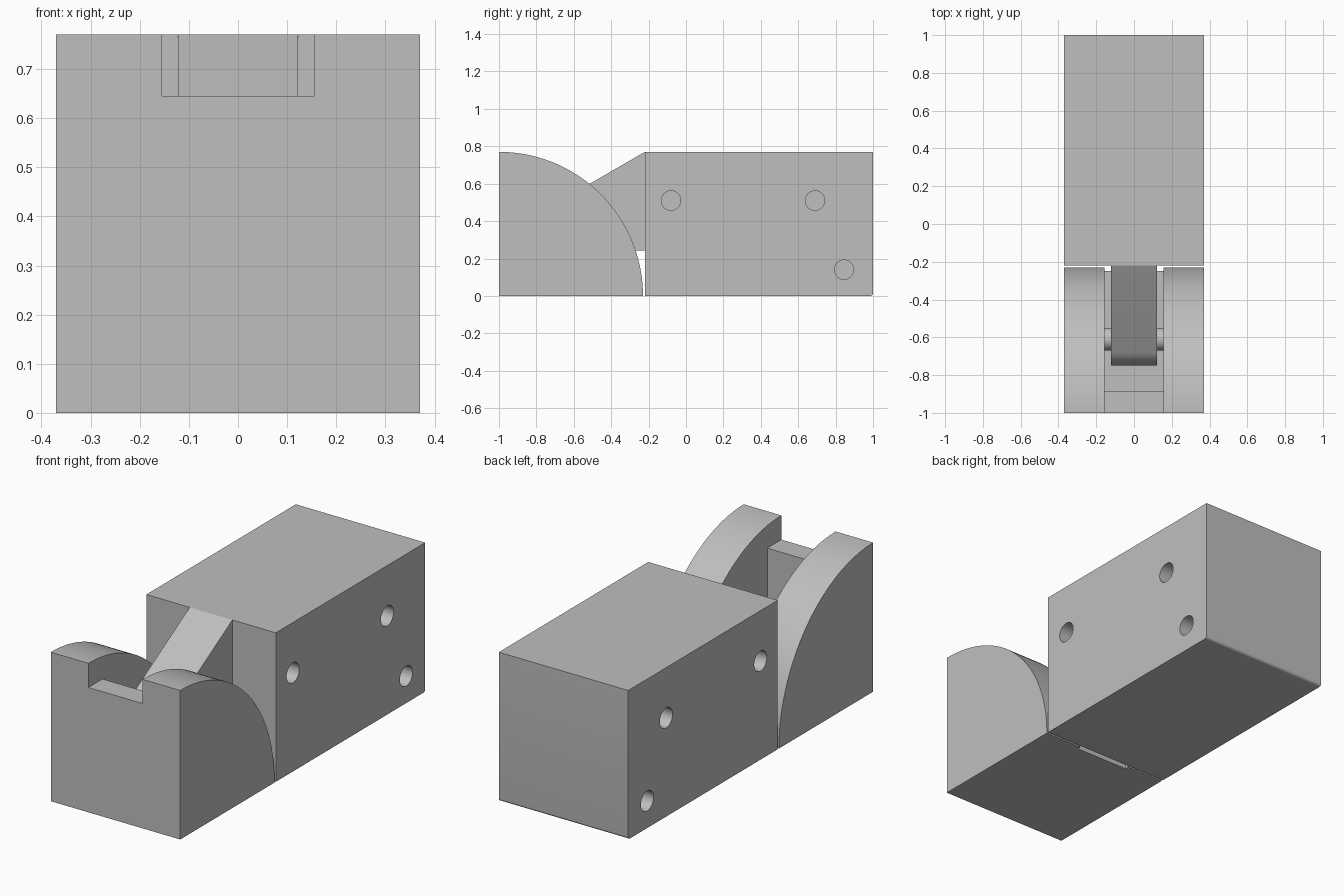
import bpy, math

cube = bpy.data.objects.get("Cube")
if cube:
    bpy.data.objects.remove(cube, do_unlink=True)

grey = bpy.data.materials.new("plain_grey")
grey.use_nodes = True
colour = (0.52, 0.52, 0.52, 1)
grey.diffuse_color = colour
grey.node_tree.nodes["Principled BSDF"].inputs["Base Color"].default_value = colour

HALF, TALL = 0.37, 0.77          # half width and height of both blocks
SLOT, ARM = 0.155, 0.122         # half widths of the slot and the arm
JOINT = -0.22                    # front face of the rear block
PIN_Y, PIN_Z, TIP = -0.61, 0.383, 0.14


def arc(cy, cz, r, a0, a1, n):
    """Points (y, z) on an arc, angles in degrees from +y."""
    angles = [math.radians(a0 + (a1 - a0) * i / n) for i in range(n + 1)]
    return [(cy + r * math.cos(a), cz + r * math.sin(a)) for a in angles]


def extrude(name, profile, x0, x1):
    """Solid made from a counter-clockwise side profile, from x0 to x1."""
    n = len(profile)
    verts = [(x, y, z) for x in (x0, x1) for y, z in profile]
    faces = [list(range(n))[::-1], list(range(n, 2 * n))]
    faces += [[i, (i + 1) % n, (i + 1) % n + n, i + n] for i in range(n)]
    mesh = bpy.data.meshes.new(name)
    mesh.from_pydata(verts, [], faces)
    mesh.materials.append(grey)
    obj = bpy.data.objects.new(name, mesh)
    bpy.context.collection.objects.link(obj)
    return obj


def cut(obj, cutter):
    mod = obj.modifiers.new("cut", 'BOOLEAN')
    mod.operation = 'DIFFERENCE'
    mod.solver = 'EXACT'
    mod.object = cutter
    bpy.context.view_layer.objects.active = obj
    bpy.ops.object.modifier_apply(modifier=mod.name)
    bpy.data.objects.remove(cutter, do_unlink=True)


def smooth(obj):
    bpy.ops.object.select_all(action='DESELECT')
    obj.select_set(True)
    bpy.context.view_layer.objects.active = obj
    bpy.ops.object.shade_smooth_by_angle(angle=math.radians(25))


# Front block: quarter-round cheeks on either side of a slotted middle
cheek = [(-1, 0)] + arc(-1, 0, TALL, 0, 90, 48)
front = extrude("front_block", cheek, -HALF, HALF)
floor = 0.17
slot = [(-0.885, floor), (-0.25, floor), (-0.25, -0.1), (0, -0.1),
        (0, 1), (-1.1, 1), (-1.1, 0.645), (-0.885, 0.645)]
cut(front, extrude("slot_cutter", slot, -SLOT, SLOT))

# Rear block with a small rounded lower back edge
body = [(JOINT, 0)] + arc(0.985, 0.015, 0.015, -90, 0, 6) + [(1, TALL), (JOINT, TALL)]
rear = extrude("rear_block", body, -HALF, HALF)

# Blind round holes in both sides
for side in (-1, 1):
    for y, z in ((-0.08, 0.51), (0.69, 0.51), (0.845, 0.14)):
        ends = sorted((side * (HALF - 0.2), side * (HALF + 0.1)))
        cut(rear, extrude("hole_cutter", arc(y, z, 0.052, 0, 345, 23), *ends))

# Sloping arm with a rounded tip, reaching into the slot
arm_profile = [(JOINT, TALL)] + arc(PIN_Y, PIN_Z, TIP, 120, 270, 24) + [(JOINT, PIN_Z - TIP)]
arm = extrude("hinge_arm", arm_profile, -ARM, ARM)

# Pivot pin across the slot
pin = extrude("pivot_pin", arc(PIN_Y, PIN_Z, 0.06, 0, 348.75, 31), -SLOT, SLOT)

for part in (front, rear, arm, pin):
    smooth(part)
